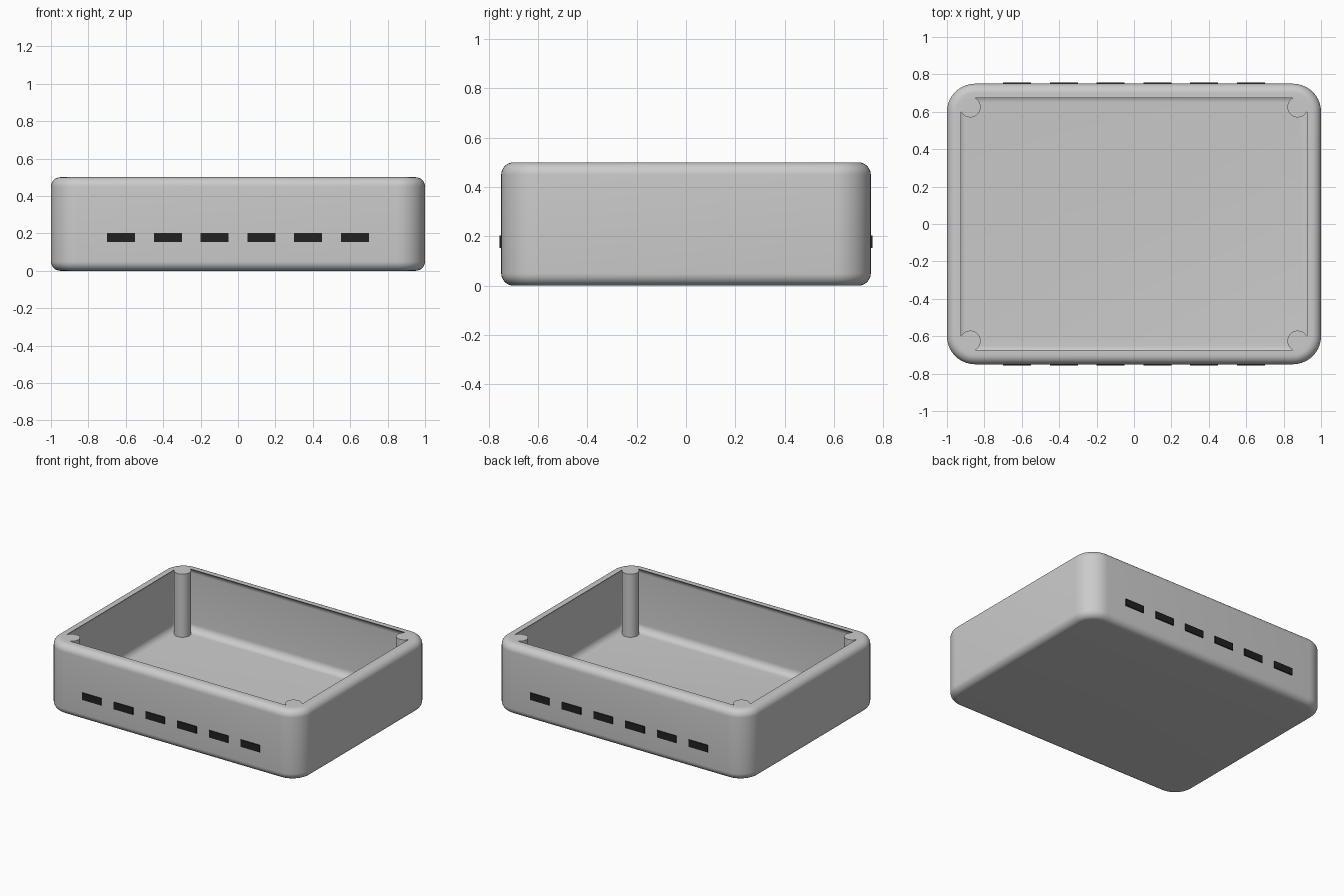
import bpy, bmesh, math

if "Cube" in bpy.data.objects:
    bpy.data.objects.remove(bpy.data.objects["Cube"])

HX, HY, H = 1.0, 0.75, 0.5      # half length, half width, height
CORNER, EDGE, WALL = 0.15, 0.05, 0.05


def material(name, value):
    m = bpy.data.materials.new(name)
    m.diffuse_color = (value, value, value, 1)
    m.use_nodes = True
    m.node_tree.nodes["Principled BSDF"].inputs["Base Color"].default_value = m.diffuse_color
    return m


grey = material("light grey", 0.6)
black = material("vent black", 0.015)


def finish(name, bm, mat, smooth=True):
    bmesh.ops.recalc_face_normals(bm, faces=bm.faces)
    me = bpy.data.meshes.new(name)
    bm.to_mesh(me)
    bm.free()
    me.materials.append(mat)
    ob = bpy.data.objects.new(name, me)
    bpy.context.collection.objects.link(ob)
    if smooth:
        bpy.ops.object.select_all(action='DESELECT')
        bpy.context.view_layer.objects.active = ob
        ob.select_set(True)
        bpy.ops.object.shade_smooth_by_angle(angle=math.radians(35))
    return ob


def ring(bm, inset, z, steps=10):
    """Rounded rectangle, inset from the outer footprint."""
    r = CORNER - inset
    verts = []
    for k, (sx, sy) in enumerate([(1, 1), (-1, 1), (-1, -1), (1, -1)]):
        for i in range(steps + 1):
            a = math.radians(90) * (k + i / steps)
            verts.append(bm.verts.new((sx * (HX - CORNER) + r * math.cos(a),
                                       sy * (HY - CORNER) + r * math.sin(a), z)))
    return verts


def arc(cx, cz, r, a0, a1, n=8):
    return [(cx + r * math.cos(math.radians(a0 + (a1 - a0) * i / n)),
             cz + r * math.sin(math.radians(a0 + (a1 - a0) * i / n))) for i in range(n + 1)]


# Tray shell: section as (inset, height), from underside over the rim to inner floor
section = arc(EDGE, EDGE, EDGE, 270, 180)                         # outer bottom edge
section += arc(EDGE, H - EDGE, EDGE, 180, 90)                     # outer top edge
section += arc(WALL + 0.05, H - 0.0433, 0.05, 120, 180)           # overhanging inner lip
section += arc(WALL + 0.05, WALL + 0.05, 0.05, 180, 270)          # inner floor fillet
bm = bmesh.new()
rings = [ring(bm, d, z) for d, z in section]
n = len(rings[0])
for lo, hi in zip(rings, rings[1:]):
    for i in range(n):
        j = (i + 1) % n
        bm.faces.new((lo[i], lo[j], hi[j], hi[i]))
bm.faces.new(rings[0])
bm.faces.new(rings[-1])
finish("tray_shell", bm, grey)

# Corner screw posts, flush with the rim
for sx in (-1, 1):
    for sy in (-1, 1):
        bm = bmesh.new()
        bmesh.ops.create_cone(bm, cap_ends=True, segments=32, radius1=0.055,
                              radius2=0.055, depth=H - 0.04)
        bmesh.ops.translate(bm, verts=bm.verts,
                            vec=(sx * 0.875, sy * 0.625, (H + 0.04) / 2))
        finish("corner_post", bm, grey)

# Row of dark vents on the front and back walls
for sy in (-1, 1):
    for i in range(6):
        bm = bmesh.new()
        bmesh.ops.create_cube(bm, size=1)
        bmesh.ops.scale(bm, verts=bm.verts, vec=(0.15, 0.016, 0.05))
        bmesh.ops.translate(bm, verts=bm.verts,
                            vec=(-0.625 + 0.25 * i, sy * 0.749, 0.178))
        finish("vent", bm, black, smooth=False)
